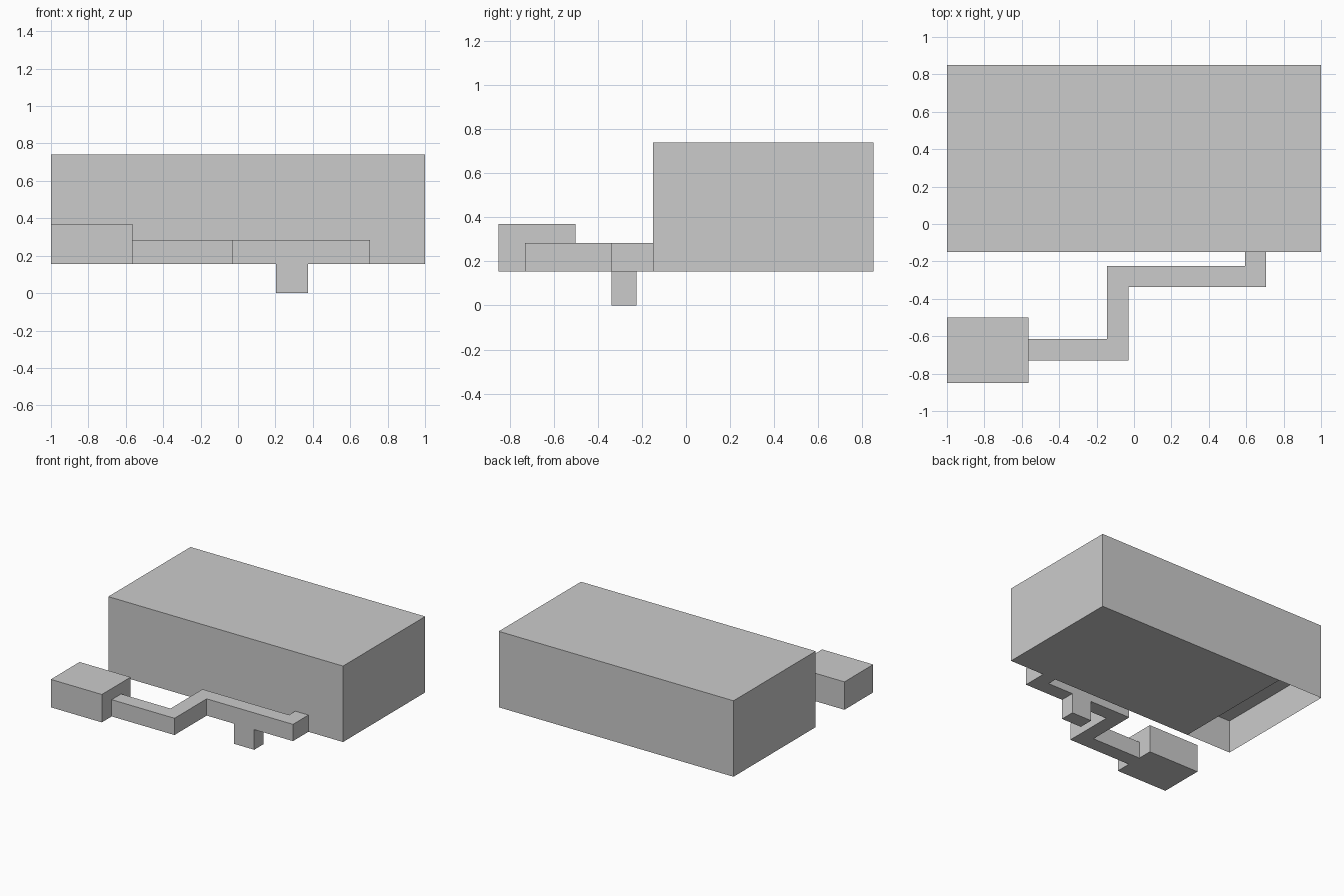
import bpy, bmesh

if "Cube" in bpy.data.objects:
    bpy.data.objects.remove(bpy.data.objects["Cube"])

Z0 = 0.155  # underside level shared by the building, duct and side box


def finish(name, bm):
    mesh = bpy.data.meshes.new(name)
    bm.to_mesh(mesh)
    bm.free()
    obj = bpy.data.objects.new(name, mesh)
    bpy.context.collection.objects.link(obj)
    return obj


def prism(name, outline, z0, z1):
    """Closed solid from an xy outline between two heights."""
    bm = bmesh.new()
    face = bm.faces.new([bm.verts.new((x, y, z0)) for x, y in outline])
    ext = bmesh.ops.extrude_face_region(bm, geom=[face], use_keep_orig=True)
    top = [v for v in ext["geom"] if isinstance(v, bmesh.types.BMVert)]
    bmesh.ops.translate(bm, verts=top, vec=(0, 0, z1 - z0))
    bmesh.ops.recalc_face_normals(bm, faces=bm.faces)
    return finish(name, bm)


def rect(x0, x1, y0, y1):
    return [(x0, y0), (x1, y0), (x1, y1), (x0, y1)]


# Main block: xz profile swept along y, with a thin-walled recess underneath
profile = [(-1, Z0), (-1, 0.74), (1, 0.74), (1, Z0),
           (-0.615, Z0), (-0.615, 0.41), (-1, 0.41)]
bm = bmesh.new()
front = [bm.verts.new((x, -0.15, z)) for x, z in profile]
back = [bm.verts.new((x, 0.85, z)) for x, z in profile]
for i in range(len(profile) - 1):
    bm.faces.new((front[i], back[i], back[i + 1], front[i + 1]))
# Full front and back walls
bm.faces.new(front[:4])
bm.faces.new(back[3::-1])
finish("main_block", bm)

# Small box at the front left
prism("side_box", rect(-1, -0.565, -0.85, -0.5), Z0, 0.37)

# Zigzag duct joining the side box to the main block
duct = [(-0.565, -0.73), (-0.03, -0.73), (-0.03, -0.338), (0.705, -0.338),
        (0.705, -0.15), (0.593, -0.15), (0.593, -0.225), (-0.145, -0.225),
        (-0.145, -0.615), (-0.565, -0.615)]
prism("zigzag_duct", duct, Z0, 0.284)

# Peg below the duct
prism("lower_peg", rect(0.203, 0.375, -0.338, -0.225), 0, Z0)
